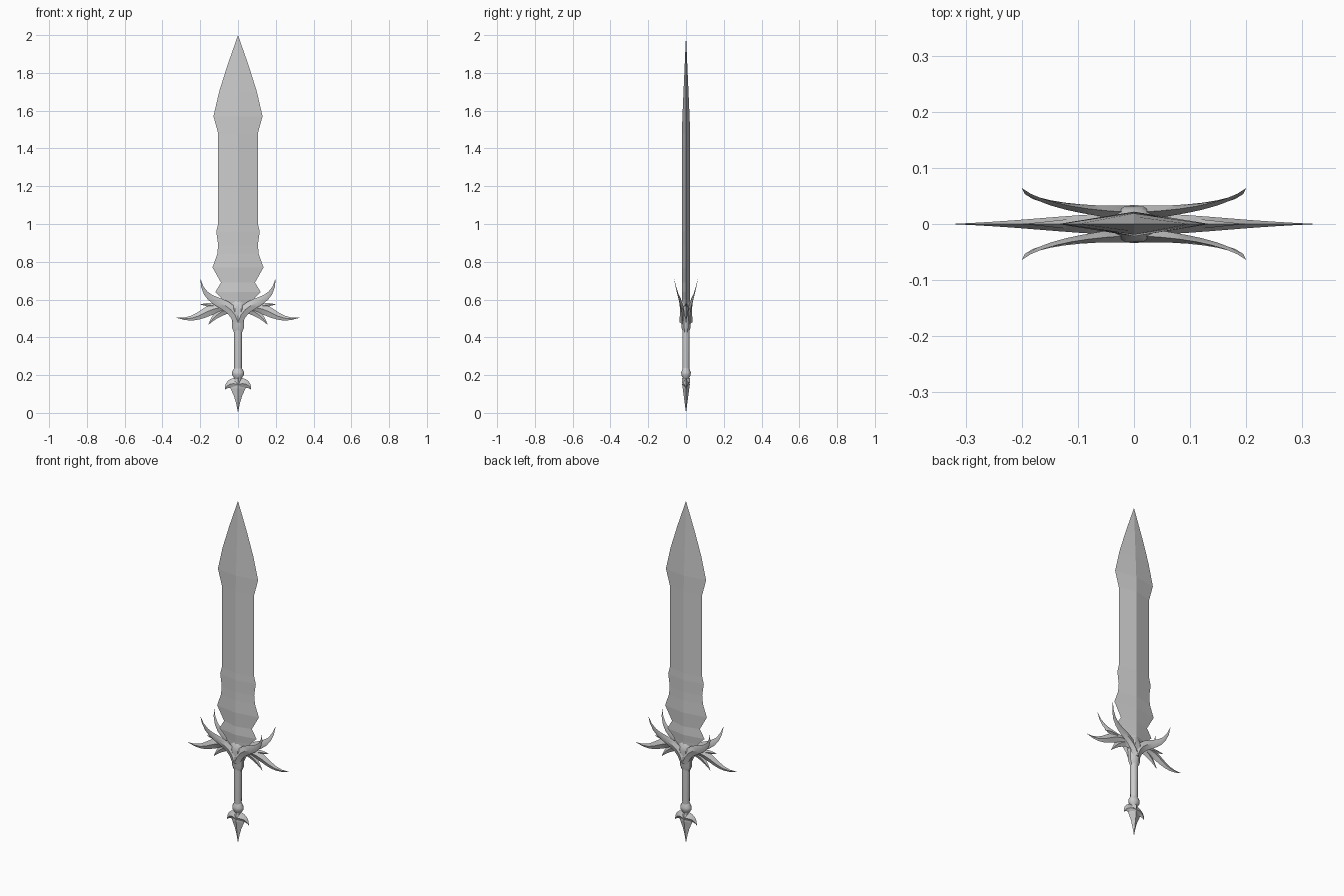
import bpy, bmesh, math
from mathutils import Vector
from mathutils.geometry import interpolate_bezier

cube = bpy.data.objects.get("Cube")
if cube:
    bpy.data.objects.remove(cube, do_unlink=True)

steel = bpy.data.materials.new("grey steel")
steel.use_nodes = True
grey = (0.6, 0.6, 0.6, 1)
steel.diffuse_color = grey
steel.node_tree.nodes["Principled BSDF"].inputs["Base Color"].default_value = grey


def loft(name, rings, mirror_x=False, mirror_y=False, smooth=True):
    """Skin rings of points, cap both ends and mirror the result if wanted."""
    bm = bmesh.new()
    loops = [[bm.verts.new(point) for point in ring] for ring in rings]
    for lower, upper in zip(loops, loops[1:]):
        for i in range(len(lower)):
            bm.faces.new((lower[i - 1], lower[i], upper[i], upper[i - 1]))
    bm.faces.new(loops[0])
    bm.faces.new(loops[-1])
    bmesh.ops.remove_doubles(bm, verts=bm.verts, dist=0.0003)
    bmesh.ops.recalc_face_normals(bm, faces=bm.faces)
    mesh = bpy.data.meshes.new(name)
    bm.to_mesh(mesh)
    bm.free()
    mesh.materials.append(steel)
    obj = bpy.data.objects.new(name, mesh)
    bpy.context.collection.objects.link(obj)
    if mirror_x or mirror_y:
        mirror = obj.modifiers.new("Mirror", "MIRROR")
        mirror.use_axis = (mirror_x, mirror_y, False)
        mirror.use_mirror_merge = False
    if smooth:
        bpy.ops.object.select_all(action="DESELECT")
        obj.select_set(True)
        bpy.context.view_layer.objects.active = obj
        bpy.ops.object.shade_smooth_by_angle(angle=math.radians(35))


def diamond(centre, side, thickness):
    """Cross-section with two sharp edges and a ridge on the front and back."""
    ridge = Vector((0, thickness, 0))
    return [centre - side, centre - ridge, centre + side, centre + ridge]


def plate(name, profile, thickness, taper):
    """Upright ridged plate from (height, half width) pairs, thinning to a tip."""
    tip = max(profile, key=lambda pair: -pair[1])[0]
    rings = []
    for height, width in profile:
        ridge = thickness * min(1, abs(tip - height) / taper)
        rings.append(diamond(Vector((0, 0, height)), Vector((width, 0, 0)), ridge))
    loft(name, rings, smooth=False)


def turned(name, profile, depth, sides):
    """Rounded fitting from (height, radius) pairs, with its own depth in y."""
    turns = [math.tau * (i + 0.5) / sides for i in range(sides)]
    loft(name, [[(radius * math.cos(a), radius * depth * math.sin(a), height)
                 for a in turns] for height, radius in profile])


def feather(name, path, width, thickness, root, mirror_y=False):
    """Curved leaf along a Bezier path, swelling from its root then pointed."""
    steps = 10
    spine = interpolate_bezier(*[Vector(point) for point in path], steps)
    rings = []
    for i, centre in enumerate(spine):
        t = i / (steps - 1)
        along = spine[min(i + 1, steps - 1)] - spine[max(i - 1, 0)]
        across = Vector((-along.z, 0, along.x)).normalized()
        swell = math.sin(math.pi * (root + (1 - root) * t))
        rings.append(diamond(centre, across * width * swell, thickness * (1 - t)))
    loft(name, rings, mirror_x=True, mirror_y=mirror_y)


# Blade: notched base, straight body, flared head and point
body = 0.105
plate("blade", [(0.56, 0.06), (0.6, 0.08), (0.64, 0.12), (0.69, 0.09),
                (0.77, 0.135), (0.84, 0.11), (0.89, body), (0.96, 0.115),
                (1, body), (1.48, body), (1.57, 0.13), (1.7, 0.1),
                (1.84, 0.056), (2, 0)], 0.022, 0.5)

# Pommel: downward spike below a crescent with drooping points
plate("pommel_spike", [(0, 0), (0.05, 0.01), (0.09, 0.022), (0.13, 0.04),
                       (0.16, 0.035), (0.185, 0.01)], 0.02, 0.15)
feather("pommel_crescent", [(0, 0, 0.15), (0.03, 0, 0.16), (0.055, 0, 0.155),
                            (0.07, 0, 0.122)], 0.033, 0.022, 0.5)

# Grip with its end ring and flared collar
turned("grip", [(0.17, 0.017), (0.24, 0.021), (0.46, 0.023)], 0.9, 12)
turned("grip_ring", [(0.18, 0.018), (0.2, 0.032), (0.215, 0.033),
                     (0.24, 0.02)], 0.8, 12)
turned("guard_collar", [(0.42, 0.02), (0.45, 0.034), (0.5, 0.035),
                        (0.55, 0.045), (0.58, 0.036), (0.61, 0.012)], 0.75, 8)

# Four horns sweeping up and away from the blade
feather("guard_horn", [(0, 0.02, 0.48), (0.04, 0.02, 0.62), (0.18, 0.03, 0.55),
                       (0.2, 0.064, 0.715)], 0.027, 0.014, 0.35, mirror_y=True)

# Side wings lying in the plane of the blade
feather("long_feather", [(0.02, 0, 0.54), (0.16, 0, 0.6), (0.18, 0, 0.47),
                         (0.327, 0, 0.504)], 0.028, 0.02, 0.3)
feather("short_feather", [(0.03, 0, 0.55), (0.08, 0, 0.55), (0.12, 0, 0.52),
                          (0.158, 0, 0.465)], 0.022, 0.016, 0.3)
feather("feather_barb", [(0.1, 0, 0.56), (0.14, 0, 0.57), (0.16, 0, 0.575),
                         (0.203, 0, 0.574)], 0.014, 0.01, 0.4)
